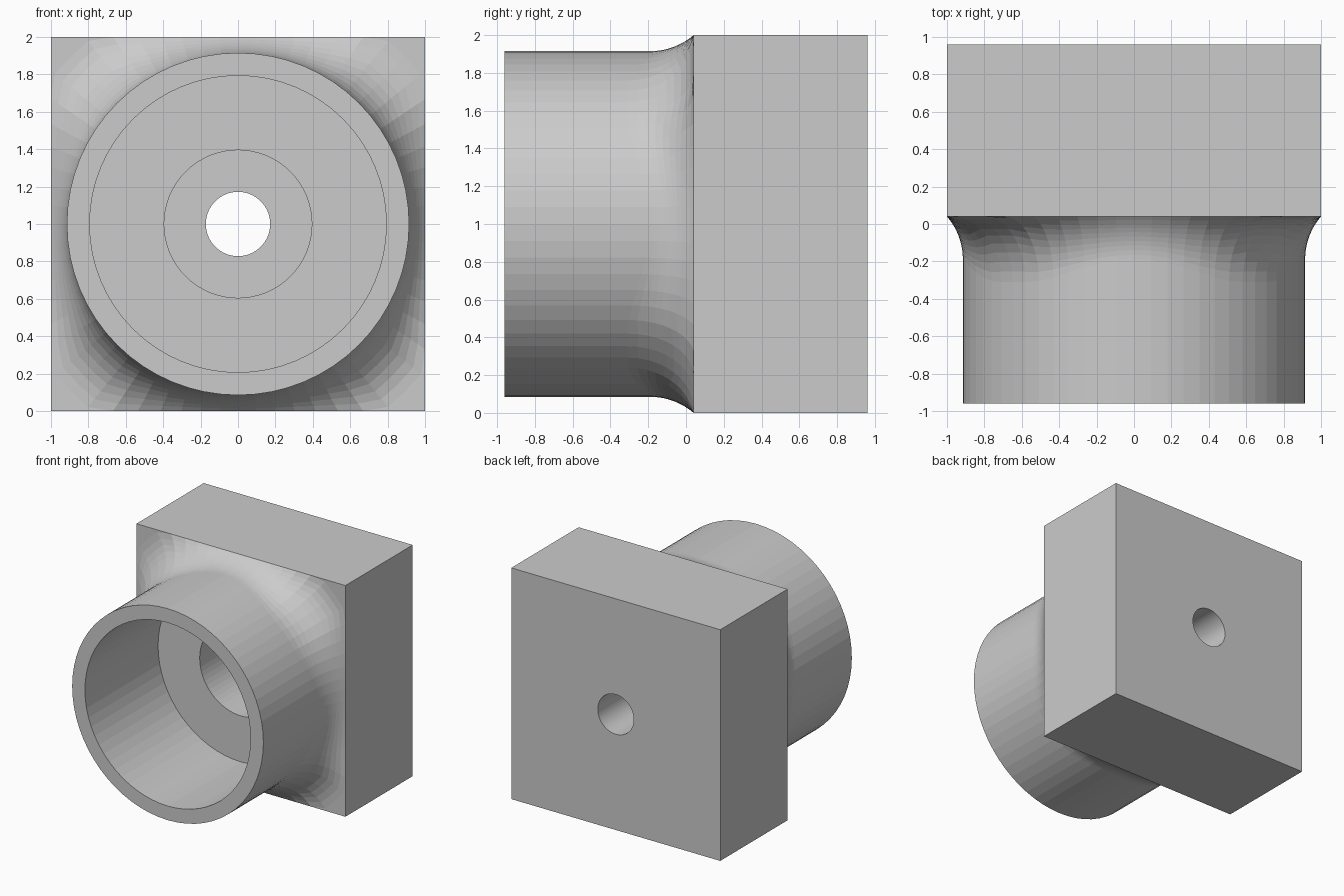
import bpy, bmesh, math

if "Cube" in bpy.data.objects:
    bpy.data.objects.remove(bpy.data.objects["Cube"])

SEG = 64           # sides of every round part (multiple of 8 so corners land on a vertex)
ARC = 10           # steps across the fillet
R_OUT, R_BORE, R_STEP, R_HOLE = 0.915, 0.793, 0.395, 0.172
Y_FRONT, Y_FACE, Y_STEP, Y_BACK = -0.96, 0.04, 0.50, 0.96
FILLET = 0.35


def section(angle):
    """Closed (radius, y) outline of the part in the half plane at this angle."""
    edge = 1.0 / max(abs(math.cos(angle)), abs(math.sin(angle)))
    end = min(edge, R_OUT + FILLET)
    sweep = math.acos(1 - (end - R_OUT) / FILLET)
    start = Y_FACE - FILLET * math.sin(sweep)
    # stepped through hole, then the front rim
    pts = [(R_HOLE, Y_BACK), (R_HOLE, Y_STEP), (R_STEP, Y_STEP), (R_STEP, Y_FACE),
           (R_BORE, Y_FACE), (R_BORE, Y_FRONT), (R_OUT, Y_FRONT)]
    # fillet that is held by the block's edges and runs out flat at its corners
    for i in range(ARC + 1):
        a = sweep * i / ARC
        pts.append((R_OUT + FILLET * (1 - math.cos(a)), start + FILLET * math.sin(a)))
    # square block
    return pts + [(edge, Y_FACE), (edge, Y_BACK)]


bm = bmesh.new()
columns = []
for k in range(SEG):
    t = 2 * math.pi * k / SEG
    columns.append([bm.verts.new((r * math.cos(t), y, 1 + r * math.sin(t)))
                    for r, y in section(t)])

# skin neighbouring sections into a closed solid
n = len(columns[0])
for k in range(SEG):
    a, b = columns[k], columns[(k + 1) % SEG]
    for j in range(n):
        i = (j + 1) % n
        bm.faces.new((a[j], a[i], b[i], b[j]))

bmesh.ops.remove_doubles(bm, verts=bm.verts, dist=1e-5)
bmesh.ops.recalc_face_normals(bm, faces=bm.faces)

mesh = bpy.data.meshes.new("socket_block")
bm.to_mesh(mesh)
bm.free()
obj = bpy.data.objects.new("socket_block", mesh)
bpy.context.collection.objects.link(obj)
